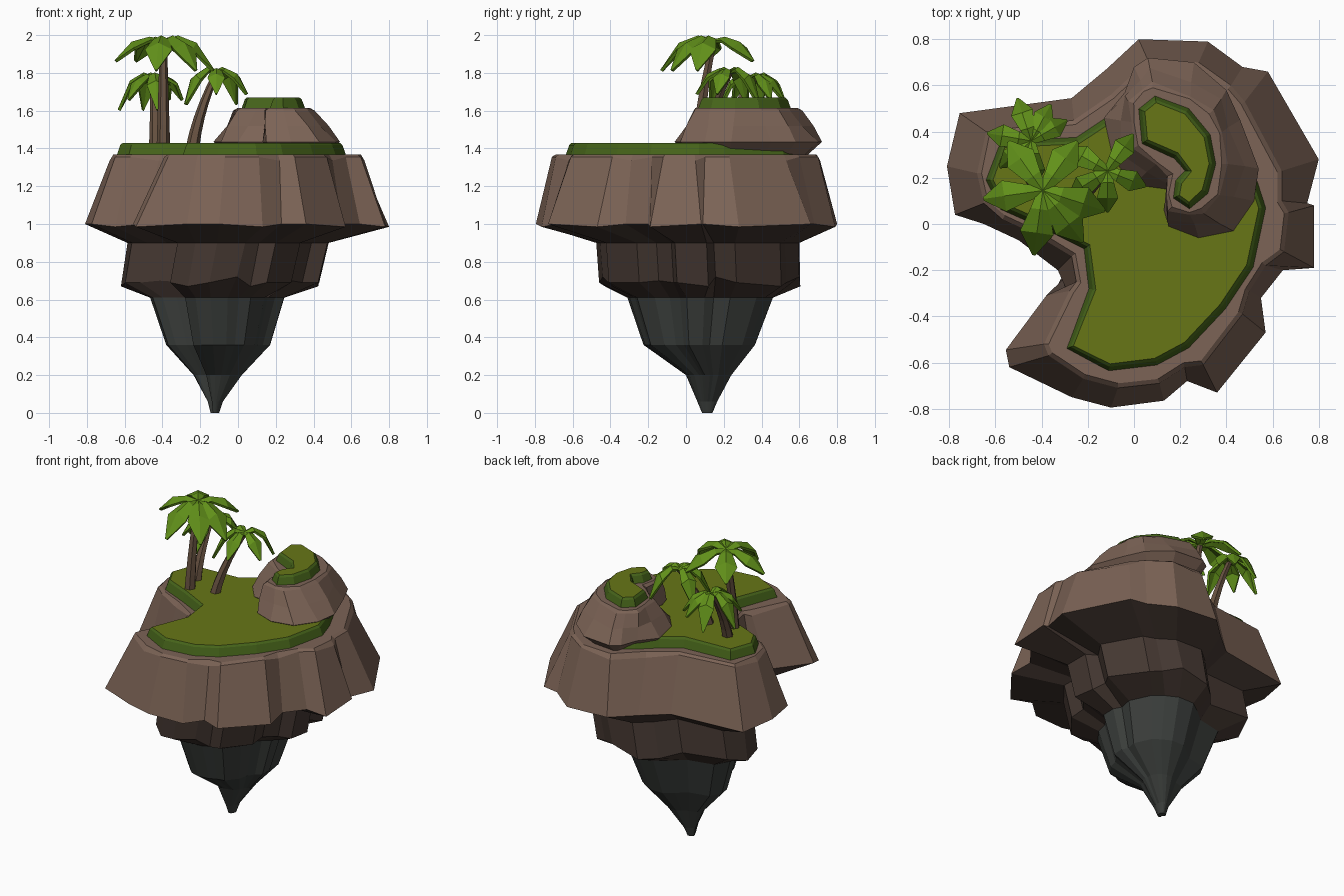
import bpy, bmesh, math
from mathutils import Vector

if "Cube" in bpy.data.objects:
    bpy.data.objects.remove(bpy.data.objects["Cube"])


def mat(name, r, g, b):
    m = bpy.data.materials.new(name)
    m.diffuse_color = (r, g, b, 1)
    m.use_nodes = True
    m.node_tree.nodes["Principled BSDF"].inputs["Base Color"].default_value = m.diffuse_color
    return m


ROCK = mat("brown_rock", 0.20, 0.125, 0.092)
DARK = mat("dark_rock", 0.06, 0.04, 0.032)
STONE = mat("grey_rock", 0.045, 0.05, 0.046)
EDGE = mat("grass_edge", 0.06, 0.125, 0.01)
GRASS = mat("grass_top", 0.135, 0.18, 0.008)
LEAF = mat("palm_leaf", 0.12, 0.28, 0.01)
BARK = mat("bark", 0.13, 0.08, 0.05)


def loft(name, rings, mats, bands):
    """Skin a stack of rings; bands = material index of each band, then of the last cap."""
    bm = bmesh.new()
    rows = [[bm.verts.new(p) for p in r] for r in rings]
    n = len(rows[0])
    for k in range(len(rows) - 1):
        a, b = rows[k], rows[k + 1]
        for i in range(n):
            j = (i + 1) % n
            f = bm.faces.new((a[i], a[j], b[j], b[i]))
            f.material_index = bands[k]
    bm.faces.new(rows[0][::-1]).material_index = bands[0]
    bm.faces.new(rows[-1]).material_index = bands[-1]
    bmesh.ops.recalc_face_normals(bm, faces=bm.faces)
    me = bpy.data.meshes.new(name)
    bm.to_mesh(me)
    bm.free()
    for m in mats:
        me.materials.append(m)
    ob = bpy.data.objects.new(name, me)
    bpy.context.collection.objects.link(ob)
    return ob


def at(pts, z):
    return [(x, y, z) for x, y in pts]


def fit(pts, x0, x1, y0, y1, smooth=0.0):
    """Soften an outline and fit it to a bounding box."""
    n = len(pts)
    p = [Vector(q) for q in pts]
    for _ in range(2):
        p = [p[i].lerp((p[i - 1] + p[(i + 1) % n]) / 2, smooth) for i in range(n)]
    ax, bx = min(v.x for v in p), max(v.x for v in p)
    ay, by = min(v.y for v in p), max(v.y for v in p)
    return [(x0 + (v.x - ax) / (bx - ax) * (x1 - x0),
             y0 + (v.y - ay) / (by - ay) * (y1 - y0)) for v in p]


def inset(pts, d):
    """Move a clockwise outline inward by d (a number, or a repeating pattern)."""
    out, n = [], len(pts)
    for i in range(n):
        a, b, c = Vector(pts[i - 1]), Vector(pts[i]), Vector(pts[(i + 1) % n])
        e, f = (b - a).normalized(), (c - b).normalized()
        m = Vector((e.y + f.y, -e.x - f.x)).normalized()
        out.append(tuple(b + m * (d[i % len(d)] if isinstance(d, tuple) else d)))
    return out


# Main rock: widest outline and top rim (both clockwise from the back)
outer = [(.02, .80), (.32, .79), (.47, .68), (.58, .66), (.80, .28), (.75, .09), (.78, .08),
         (.78, -.19), (.645, -.20), (.55, -.32), (.57, -.47), (.36, -.73), (.23, -.68),
         (.13, -.765), (-.10, -.795), (-.27, -.75), (-.54, -.62), (-.555, -.545),
         (-.38, -.31), (-.29, -.29), (-.33, -.20), (-.50, -.07), (-.65, 0), (-.775, .04),
         (-.81, .25), (-.755, .48), (-.27, .545), (-.12, .67)]
rim = [(.06, .71), (.28, .70), (.42, .60), (.48, .53), (.64, .23), (.64, .10), (.67, .05),
       (.65, -.12), (.57, -.18), (.50, -.29), (.47, -.39), (.30, -.61), (.22, -.62),
       (.11, -.69), (-.07, -.71), (-.22, -.67), (-.37, -.57), (-.39, -.52), (-.28, -.29),
       (-.25, -.25), (-.27, -.14), (-.42, -.05), (-.57, .02), (-.65, .09), (-.68, .22),
       (-.64, .40), (-.26, .45), (-.10, .56)]

# Island body: tip, dark stone, middle rock and top rock, each a shrunken copy of the outline
under = list(outer)
under[16:21] = [(-.42, -.62), (-.38, -.52), (-.27, -.32), (-.20, -.27), (-.25, -.18)]
under[5], under[26] = (.66, .12), (-.24, .49)
layers = [(0.0, -.145, -.10, .085, .14, .5), (.06, -.16, -.08, .06, .165, .5),
          (.2, -.235, .02, 0, .24, .25), (.36, -.38, .17, -.225, .365, .2),
          (.61, -.465, .245, -.31, .46, .2), (.69, -.62, .43, -.46, .605, .05),
          (.9, -.585, .48, -.475, .6, .05)]
rings = [at(fit(under, *b), z) for z, *b in layers]
# uneven lower edge of the middle rock
rings[5] = [(x, y, z + .03 * (i % 4 == 1) - .02 * (i % 3 == 0))
            for i, (x, y, z) in enumerate(rings[5])]
low = [(x, y, 1.0 - .015 * (i % 3 == 1)) for i, (x, y) in enumerate(outer)]
top = [(x, y, 1.355 - .02 * (i % 3 == 0)) for i, (x, y) in enumerate(rim)]
rings += [low, top, at(inset(rim, .02), 1.368)]
loft("island_rock", rings, [ROCK, DARK, STONE], [2, 2, 2, 2, 1, 1, 1, 0, 0, 0])

# Lower lawn, running on beneath the mound
lawn = [(-.13, .46), (-.02, .56), (.08, .62), (.25, .61), (.38, .52), (.53, .21), (.575, .07),
        (.52, -.19), (.40, -.37), (.24, -.54), (.10, -.615), (-.11, -.64), (-.295, -.54),
        (-.20, -.28), (-.22, -.11), (-.40, -.02), (-.58, .06), (-.645, .19), (-.58, .36),
        (-.25, .38)]


def grass(name, pts, z0, z1):
    loft(name, [at(pts, z0), at(inset(pts, .022), z1 - .012), at(inset(pts, .035), z1)],
         [EDGE, GRASS], [0, 0, 1])


grass("lower_lawn", lawn, 1.355, 1.43)

# Raised mound with its own lawn
foot = [(.06, .72), (.26, .70), (.40, .58), (.46, .45), (.54, .24), (.52, .10), (.43, -.03),
        (.28, -.06), (.15, -.01), (.13, .06), (.15, .15), (.0, .17), (-.09, .28),
        (-.13, .46), (-.04, .57), (0, .68)]
crest = [(.08, .61), (.25, .56), (.34, .49), (.39, .40), (.40, .26), (.38, .12), (.30, .05),
         (.24, .03), (.15, .06), (.13, .13), (.15, .21), (.09, .25), (0, .33),
         (-.02, .44), (-.02, .53), (.03, .59)]
waist = [((a + c) / 2, (b + d) / 2) for (a, b), (c, d) in zip(foot, crest)]
loft("mound_rock", [at(inset(foot, .085), 1.36), at(foot, (1.435)),
                    at(inset(waist, (-.01, .018)), 1.52),
                    at(inset(crest, (-.006, .01)), 1.6), at(inset(crest, .02), 1.615)],
     [ROCK], [0, 0, 0, 0, 0])
hill = [(.09, .56), (.24, .505), (.335, .39), (.36, .26), (.325, .13), (.24, .06), (.165, .11),
        (.175, .19), (.215, .23), (.17, .28), (.03, .345), (.015, .5)]
grass("mound_lawn", hill, 1.60, 1.67)


# Palms: curved six-sided trunk and a crown of folded drooping leaves
def palm(name, base, head, length, drop, angles):
    b, h = Vector(base), Vector(head)
    mid = Vector((b.x * .75 + h.x * .25, b.y * .75 + h.y * .25, (b.z + h.z) / 2))
    rings = []
    for k in range(6):
        t = k / 5
        c = b * (1 - t) ** 2 + mid * 2 * t * (1 - t) + h * t * t
        r = .036 - .017 * t
        rings.append([(c.x + r * math.cos(a * math.pi / 3), c.y + r * math.sin(a * math.pi / 3), c.z)
                      for a in range(6)])
    loft(name + "_trunk", rings, [BARK], [0] * 6)

    verts, faces = [], []
    # distance, height and half width along a leaf
    shape = [(0, 0, .05), (.3, .13, .13), (.65, -.1, .25), (1, -1, .01)]
    for i, deg in enumerate(angles):
        a = math.radians(deg)
        u, s = Vector((math.cos(a), math.sin(a), 0)), Vector((-math.sin(a), math.cos(a), 0))
        L = length * (1 - .08 * (i % 2))
        sag = drop * (.75 if i % 2 else 1.1)
        o = len(verts)
        for d, z, w in shape:
            c = h + u * d * L + Vector((0, 0, z * sag))
            side = s * w * L
            fold = Vector((0, 0, w * L * .5))
            verts += [c + side - fold, c, c - side - fold]
        for k in range(3):
            q = o + 3 * k
            faces += [(q + 1, q, q + 3, q + 4), (q + 2, q + 1, q + 4, q + 5)]
    me = bpy.data.meshes.new(name + "_leaves")
    me.from_pydata([tuple(v) for v in verts], [], faces)
    me.materials.append(LEAF)
    ob = bpy.data.objects.new(name + "_leaves", me)
    bpy.context.collection.objects.link(ob)
    m = ob.modifiers.new("thickness", "SOLIDIFY")
    m.thickness = .016


palm("tall_palm", (-.395, .06, 1.41), (-.395, .145, 1.962), .27, .14, [262, 188, 342, 55, 308, 125])
palm("short_palm", (-.435, .18, 1.41), (-.445, .36, 1.765), .18, .15, [108, 30, 170, 220, 275, 62])
palm("leaning_palm", (-.24, .10, 1.41), (-.115, .23, 1.795), .18, .15, [55, 338, 150, 270, 212])
